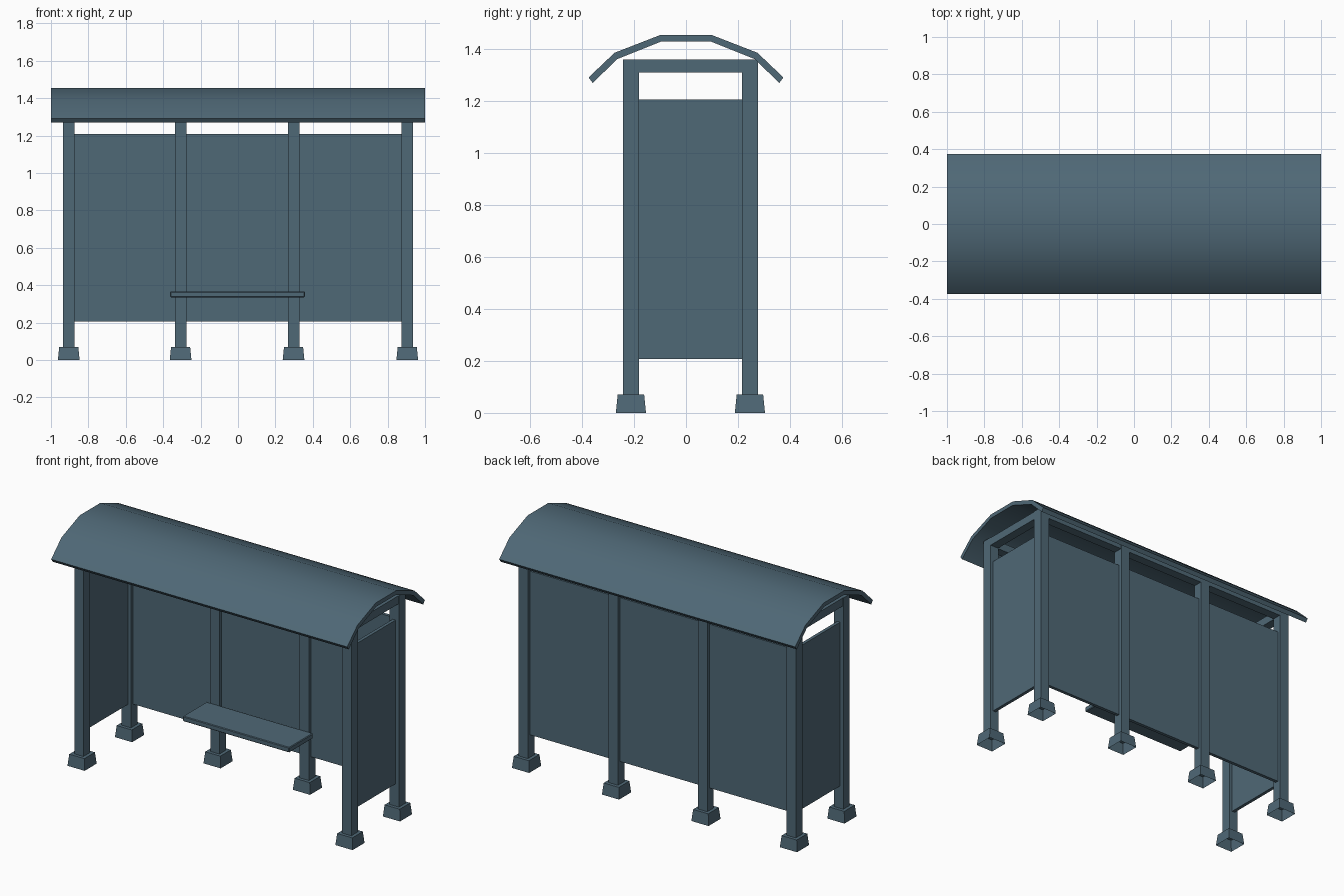
import bpy, bmesh

if "Cube" in bpy.data.objects:
    bpy.data.objects.remove(bpy.data.objects["Cube"])

steel = bpy.data.materials.new("slate blue steel")
steel.diffuse_color = (0.078, 0.138, 0.181, 1)
steel.use_nodes = True
steel.node_tree.nodes["Principled BSDF"].inputs["Base Color"].default_value = steel.diffuse_color


def finish(name, bm):
    """Turn a bmesh into a named, coloured object."""
    bmesh.ops.recalc_face_normals(bm, faces=bm.faces)
    mesh = bpy.data.meshes.new(name)
    bm.to_mesh(mesh)
    bm.free()
    mesh.materials.append(steel)
    obj = bpy.data.objects.new(name, mesh)
    bpy.context.collection.objects.link(obj)
    return obj


def box(name, x0, x1, y0, y1, z0, z1):
    bm = bmesh.new()
    bmesh.ops.create_cube(bm, size=1)
    for v in bm.verts:
        v.co = ((x0 + x1) / 2 + v.co.x * (x1 - x0),
                (y0 + y1) / 2 + v.co.y * (y1 - y0),
                (z0 + z1) / 2 + v.co.z * (z1 - z0))
    return finish(name, bm)


def foot(name, x, y):
    """Tapered hollow foot, open at the bottom."""
    bm = bmesh.new()
    bmesh.ops.create_cube(bm, size=1)
    for v in bm.verts:
        w = 0.102 if v.co.z > 0 else 0.116
        v.co = (x + v.co.x * w, y + v.co.y * w, 0.07 if v.co.z > 0 else 0)
    bottom = [f for f in bm.faces if all(v.co.z < 0.01 for v in f.verts)]
    bmesh.ops.recalc_face_normals(bm, faces=bm.faces)
    bmesh.ops.delete(bm, geom=bottom, context='FACES_ONLY')
    return finish(name, bm)


FRONT, BACK, SIDE, H = -0.212, 0.246, 0.905, 0.031

# Posts and feet: four along the back, two at the front corners
posts = [("back", x, BACK) for x in (-SIDE, -0.307, 0.297, SIDE)]
posts += [("front", x, FRONT) for x in (-SIDE, SIDE)]
for row, x, y in posts:
    box(row + "_post", x - H, x + H, y - H, y + H, 0.07, 1.36)
    foot(row + "_foot", x, y)

# Top frame beams
for row, y in (("front", FRONT), ("back", BACK)):
    box(row + "_beam", -SIDE + H, SIDE - H, y - 0.028, y + 0.028, 1.31, 1.36)
for x in (-SIDE, SIDE):
    box("side_beam", x - 0.028, x + 0.028, FRONT + H, BACK - H, 1.31, 1.36)

# Wall panels
edges = (-SIDE, -0.307, 0.297, SIDE)
for a, b in zip(edges, edges[1:]):
    box("back_panel", a + H, b - H, BACK - 0.01, BACK + 0.01, 0.207, 1.207)
for x in (-SIDE, SIDE):
    box("side_panel", x - 0.01, x + 0.01, FRONT + H, BACK - H, 0.207, 1.207)

# Bench seat fixed to the middle posts
seat = box("seat", -0.363, 0.357, -0.015, BACK - H, 0.335, 0.366)
bevel = seat.modifiers.new("soft edge", 'BEVEL')
bevel.width = 0.004
bevel.segments = 1

# Arched roof: five-sided arc profile extruded along x
outer = [(-0.375, 1.291), (-0.275, 1.386), (-0.1, 1.454)]
inner = [(-0.359, 1.27), (-0.264, 1.362), (-0.096, 1.429)]
outer += [(-y, z) for y, z in reversed(outer)]
inner += [(-y, z) for y, z in reversed(inner)]
bm = bmesh.new()
rings = [[[bm.verts.new((x, y, z)) for y, z in line] for line in (outer, inner)]
         for x in (-1, 1)]
(lo, li), (ro, ri) = rings
for i in range(5):
    j = i + 1
    bm.faces.new((lo[i], lo[j], ro[j], ro[i]))
    bm.faces.new((li[i], li[j], ri[j], ri[i]))
    bm.faces.new((lo[i], lo[j], li[j], li[i]))
    bm.faces.new((ro[i], ro[j], ri[j], ri[i]))
for k in (0, 5):
    bm.faces.new((lo[k], li[k], ri[k], ro[k]))
roof = finish("roof", bm)
bpy.context.view_layer.objects.active = roof
roof.select_set(True)
bpy.ops.object.shade_smooth_by_angle(angle=0.6)
